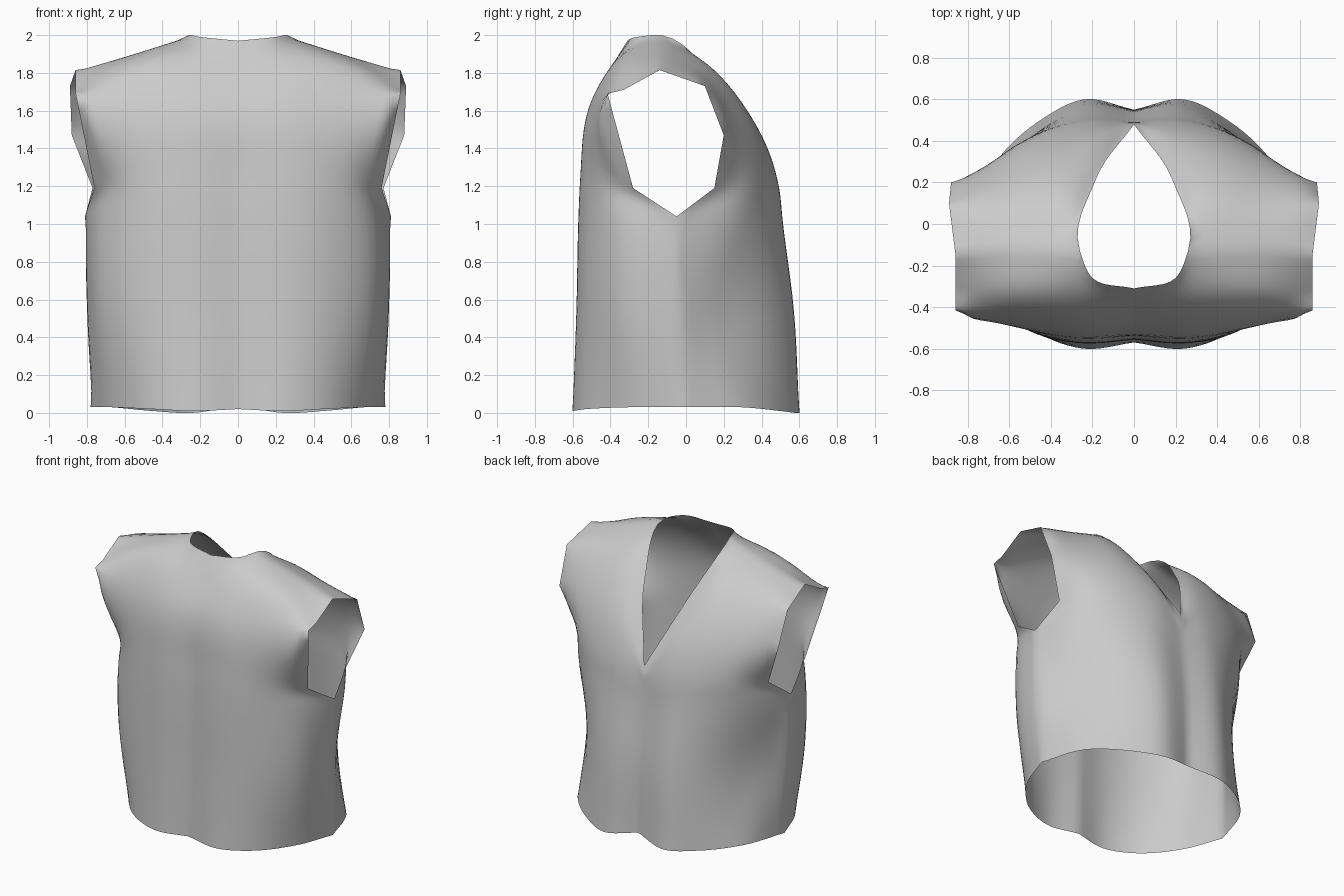
import bpy
import bmesh
from mathutils import Vector

STEPS = 6

default_cube = bpy.data.objects.get("Cube")
if default_cube:
    bpy.data.objects.remove(default_cube, do_unlink=True)


def smooth_line(points):
    """Resample a few points along a smooth curve that respects their spacing."""
    points = [Vector(p) for p in points]
    gaps = [max((b - a).length, .0001) for a, b in zip(points, points[1:])]
    slopes = [(b - a) / g for a, b, g in zip(points, points[1:], gaps)]
    tangents = [slopes[0]]
    for i in range(1, len(slopes)):
        weighted = slopes[i - 1] * gaps[i] + slopes[i] * gaps[i - 1]
        tangents.append(weighted / (gaps[i - 1] + gaps[i]))
    tangents.append(slopes[-1])
    line = []
    for i, gap in enumerate(gaps):
        for k in range(STEPS):
            t = k / STEPS
            blend = t * t * (3 - 2 * t)
            line.append(points[i].lerp(points[i + 1], blend)
                        + tangents[i] * (gap * t * (1 - t) ** 2)
                        - tangents[i + 1] * (gap * t * t * (1 - t)))
    line.append(points[-1])
    return line


def loft(rows, top_edge, seam):
    """Make a fine grid from control rows, ending at a top edge and side seam."""
    across = [smooth_line(row) for row in rows] + [top_edge]
    columns = [smooth_line(column) for column in zip(*across)]
    # The outer column follows the seam, then the straight cuts of the armhole
    side = columns[-1]
    side[:len(seam)] = seam
    for start in range(len(seam) - 1, len(side) - 1, STEPS):
        for k in range(1, STEPS):
            side[start + k] = side[start].lerp(side[start + STEPS], k / STEPS)
    return list(zip(*columns))


def add_panel(bm, grid, flip):
    verts = [[bm.verts.new(p) for p in row] for row in grid]
    for low, high in zip(verts, verts[1:]):
        for j in range(len(low) - 1):
            face = [low[j], low[j + 1], high[j + 1], high[j]]
            bm.faces.new(face[::-1] if flip else face)


# Shared outlines: side seam, shoulder ridge, and neckline from front to back
side_hem = (.78, -.02, .03)
side_mid = (.81, -.04, .55)
armpit = (.81, -.05, 1.04)
seam = smooth_line([side_hem, side_mid, armpit])
ridge = smooth_line([(.26, -.13, 2), (.55, -.12, 1.905), (.86, -.14, 1.815)])
neckline = smooth_line([(0, -.31, 1.97), (.20, -.26, 1.99), (.26, -.13, 2),
                        (.19, .20, 1.71), (0, .48, 1.23)])
half = 2 * STEPS
front_top = neckline[:half] + ridge
back_top = neckline[:half:-1] + ridge

# Front panel, from the hem up towards the collar, centre to side
front_rows = [
    [(0, -.57, .02), (.24, -.60, .01), (.45, -.53, .02), (.67, -.30, .03), side_hem],
    [(0, -.56, .55), (.24, -.58, .55), (.47, -.53, .55), (.72, -.35, .55), side_mid],
    [(0, -.55, 1.04), (.24, -.57, 1.04), (.46, -.53, 1.04), (.70, -.38, 1.04), armpit],
    [(0, -.54, 1.25), (.24, -.56, 1.25), (.44, -.53, 1.24), (.62, -.45, 1.22), (.76, -.28, 1.19)],
    [(0, -.505, 1.62), (.24, -.515, 1.62), (.44, -.49, 1.63), (.66, -.45, 1.66), (.86, -.415, 1.69)],
    [(0, -.39, 1.84), (.21, -.38, 1.86), (.38, -.35, 1.88), (.62, -.33, 1.83), (.86, -.33, 1.71)],
]

# Back panel, from the hem up towards the deep open neckline
back_rows = [
    [(0, .55, .04), (.24, .60, 0), (.45, .50, .01), (.67, .29, .03), side_hem],
    [(0, .54, .55), (.24, .57, .55), (.46, .45, .55), (.67, .18, .55), side_mid],
    [(0, .50, .95), (.24, .51, 1.02), (.46, .44, 1.04), (.69, .26, 1.04), armpit],
    [(0, .49, 1.09), (.22, .49, 1.21), (.44, .44, 1.22), (.64, .33, 1.22), (.77, .15, 1.19)],
    [(0, .49, 1.16), (.20, .42, 1.43), (.42, .36, 1.52), (.67, .28, 1.50), (.88, .20, 1.47)],
    [(0, .485, 1.20), (.21, .285, 1.63), (.36, .16, 1.81), (.62, .10, 1.79), (.89, .10, 1.73)],
]

bm = bmesh.new()
add_panel(bm, loft(front_rows, front_top, seam), False)
add_panel(bm, loft(back_rows, back_top, seam), True)
bmesh.ops.remove_doubles(bm, verts=bm.verts[:], dist=.0001)

# Soften the seams while keeping the open edges in place
inner = [v for v in bm.verts if not v.is_boundary]
for _ in range(3):
    bmesh.ops.smooth_vert(bm, verts=inner, factor=.5,
                          use_axis_x=True, use_axis_y=True, use_axis_z=True)

mesh = bpy.data.meshes.new("vest_shell")
bm.to_mesh(mesh)
bm.free()
vest = bpy.data.objects.new("vest_shell", mesh)
bpy.context.collection.objects.link(vest)

# Plain grey cloth
cloth = bpy.data.materials.new("grey_cloth")
cloth.use_nodes = True
grey = (.6, .6, .6, 1)
cloth.diffuse_color = grey
for node in cloth.node_tree.nodes:
    if node.type == "BSDF_PRINCIPLED":
        node.inputs["Base Color"].default_value = grey
mesh.materials.append(cloth)

# Mirror the half to complete the garment
mirror = vest.modifiers.new("other_half", "MIRROR")
mirror.use_axis[0] = True
mirror.use_clip = True
mirror.merge_threshold = .001

bpy.ops.object.select_all(action="DESELECT")
vest.select_set(True)
bpy.context.view_layer.objects.active = vest
bpy.ops.object.shade_smooth()
